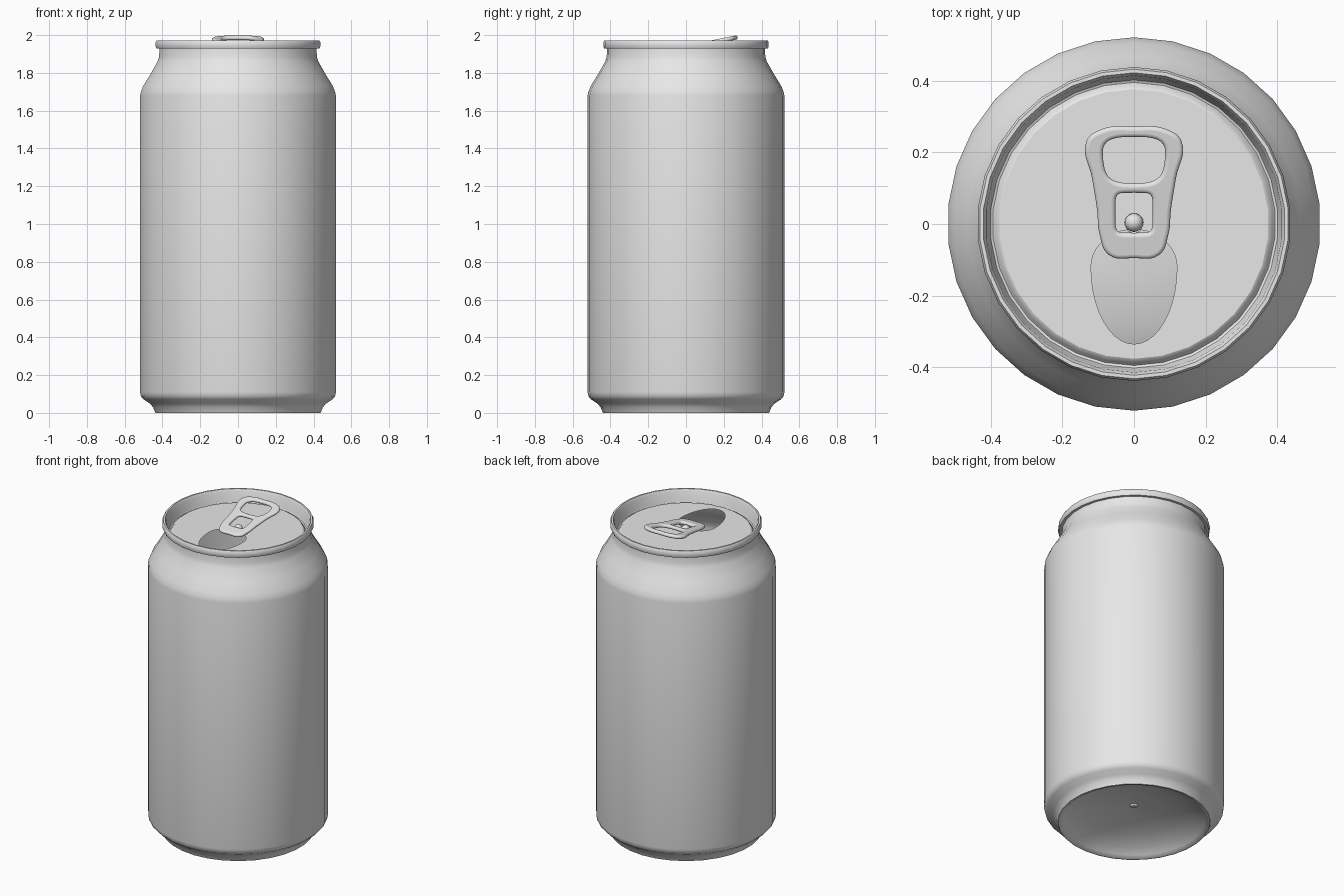
import bpy, bmesh, math

if "Cube" in bpy.data.objects:
    bpy.data.objects.remove(bpy.data.objects["Cube"])

SIDES = 30
LID_Z, LID_R = 1.905, 0.376

metal = bpy.data.materials.new("bare_aluminium")
metal.diffuse_color = (0.8, 0.8, 0.8, 1)
metal.use_nodes = True
metal.node_tree.nodes["Principled BSDF"].inputs["Base Color"].default_value = metal.diffuse_color


def finish(obj, angle=40):
    obj.data.materials.clear()
    obj.data.materials.append(metal)
    bpy.ops.object.select_all(action='DESELECT')
    obj.select_set(True)
    bpy.context.view_layer.objects.active = obj
    bpy.ops.object.shade_smooth_by_angle(angle=math.radians(angle))


def mesh_object(name, bm):
    me = bpy.data.meshes.new(name)
    bm.to_mesh(me)
    bm.free()
    obj = bpy.data.objects.new(name, me)
    bpy.context.collection.objects.link(obj)
    return obj


def ring(bm, r, z):
    step = 2 * math.pi / SIDES
    return [bm.verts.new((r * math.cos(math.pi / 2 + i * step),
                          r * math.sin(math.pi / 2 + i * step), z)) for i in range(SIDES)]


def lathe(name, profile):
    bm = bmesh.new()
    rings = [[bm.verts.new((0, 0, z))] if r == 0 else ring(bm, r, z) for r, z in profile]
    for a, b in zip(rings, rings[1:]):
        for i in range(SIDES):
            j = (i + 1) % SIDES
            if len(a) == 1:
                bm.faces.new((a[0], b[j], b[i]))
            else:
                bm.faces.new((a[i], a[j], b[j], b[i]))
    return mesh_object(name, bm)


# can shell: domed base, wall, shoulder, neck, rolled rim and lid groove
shell = lathe("can_shell", [
    (0, 0.10), (0.015, 0.10), (0.025, 0.11), (0.15, 0.10), (0.28, 0.075), (0.37, 0.042),
    (0.41, 0.015), (0.428, 0.0), (0.44, 0.0), (0.452, 0.03), (0.47, 0.05), (0.503, 0.072),
    (0.517, 0.088), (0.521, 0.11), (0.521, 1.68), (0.517, 1.70), (0.505, 1.73),
    (0.465, 1.795), (0.428, 1.86), (0.42, 1.885), (0.418, 1.93), (0.434, 1.93),
    (0.438, 1.94), (0.438, 1.962), (0.432, 1.972), (0.422, 1.972), (0.414, 1.958),
    (0.407, 1.90), (0.402, 1.888), (0.395, 1.885), (0.390, 1.89), (0.385, 1.90),
    (LID_R, LID_Z)])
finish(shell)

# lid panel with an egg-shaped open mouth
bm = bmesh.new()
outer = ring(bm, LID_R, LID_Z)
mouth = []
for i in range(40):
    a = 2 * math.pi * i / 40
    s = math.sin(a)
    mouth.append(bm.verts.new((0.12 * math.cos(a), -0.12 + s * (0.105 if s > 0 else 0.215), LID_Z)))
edges = [bm.edges.new((lp[i - 1], lp[i])) for lp in (outer, mouth) for i in range(len(lp))]
bmesh.ops.triangle_fill(bm, edges=edges, use_beauty=True, normal=(0, 0, 1))
for f in bm.faces:
    f.normal_update()
    if f.normal.z < 0:
        f.normal_flip()
finish(mesh_object("lid_panel", bm))

# pull tab: bevelled flat outline with a finger hole and a rivet window
curve = bpy.data.curves.new("pull_tab", 'CURVE')
curve.dimensions = '2D'
curve.fill_mode = 'BOTH'
curve.bevel_depth = 0.011
curve.offset = -0.011
curve.bevel_resolution = 3
curve.resolution_u = 6

half = [(0.09, 0.27), (0.133, 0.235), (0.117, 0.13), (0.103, 0.04), (0.096, -0.03), (0.07, -0.088)]
outline = [(0, 0.278)] + half + [(0, -0.097)] + [(-x, y) for x, y in reversed(half)]
sp = curve.splines.new('BEZIER')
sp.bezier_points.add(len(outline) - 1)
for p, (x, y) in zip(sp.bezier_points, reversed(outline)):
    p.co = (x, y, 0)
    p.handle_left_type = p.handle_right_type = 'AUTO'
sp.use_cyclic_u = True


def tab_hole(cy, rx, ry, power, taper):
    s = curve.splines.new('POLY')
    n = 32
    s.points.add(n - 1)
    for i, p in enumerate(s.points):
        a = -2 * math.pi * i / n
        c, t = math.cos(a), math.sin(a)
        u = math.copysign(abs(c) ** (2 / power), c)
        v = math.copysign(abs(t) ** (2 / power), t)
        p.co = (rx * u * (1 + taper * v), cy + ry * v, 0, 1)
    s.use_cyclic_u = True


tab_hole(0.182, 0.086, 0.066, 3.2, 0.08)
tab_hole(0.032, 0.052, 0.057, 6, 0)

tab = bpy.data.objects.new("pull_tab", curve)
bpy.context.collection.objects.link(tab)
tab.location = (0, 0, 1.934)
tab.rotation_euler = (math.atan(0.2), 0, 0)
bpy.ops.object.select_all(action='DESELECT')
tab.select_set(True)
bpy.context.view_layer.objects.active = tab
bpy.ops.object.convert(target='MESH')
finish(bpy.context.view_layer.objects.active, 50)

# rivet
bm = bmesh.new()
bmesh.ops.create_uvsphere(bm, u_segments=20, v_segments=10, radius=0.026)
rivet = mesh_object("rivet", bm)
rivet.location = (0, 0.004, 1.912)
finish(rivet)
